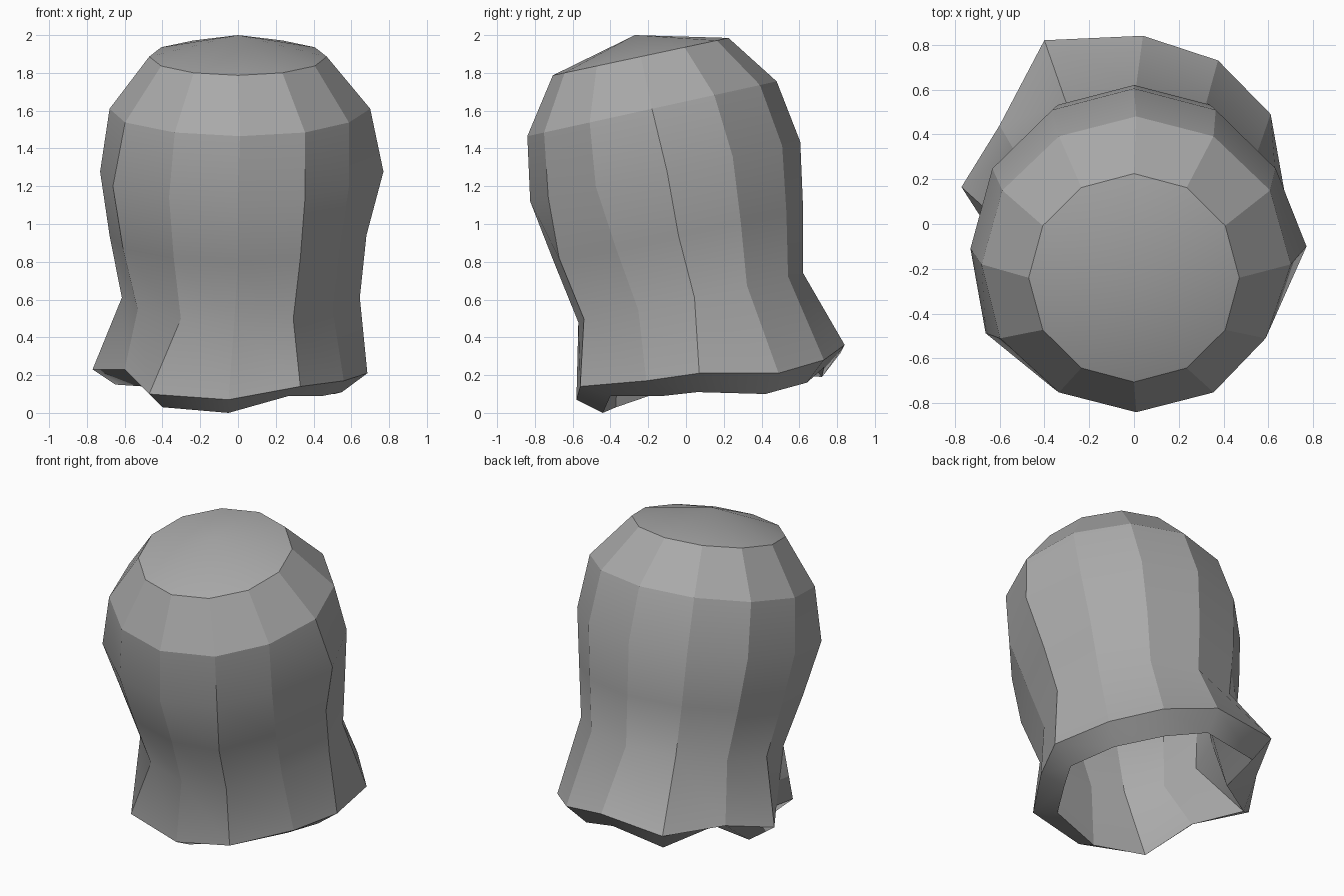
import bpy, bmesh
from math import sin, cos, pi

if "Cube" in bpy.data.objects:
    bpy.data.objects.remove(bpy.data.objects["Cube"], do_unlink=True)

SIDES = 12

grey = bpy.data.materials.new("stone_grey")
grey.use_nodes = True
grey.diffuse_color = (0.4, 0.4, 0.4, 1)
grey.node_tree.nodes["Principled BSDF"].inputs["Base Color"].default_value = (0.4, 0.4, 0.4, 1)


def ring(cx, cy, rx, ry, z_front, z_back, pulls, inset=0, drop=0):
    """Tilted twelve-sided ring, starting at the front and going to +x; pulls shift single corners."""
    pts = []
    for i in range(SIDES):
        a = 2 * pi * i / SIDES
        dx, dy = pulls.get(i, (0, 0))
        middle, tilt = (z_front + z_back) / 2, (z_back - z_front) / 2
        pts.append((cx + (rx - inset) * sin(a) + dx, cy - (ry - inset) * cos(a) + dy,
                    middle - drop - tilt * cos(a) * (ry - inset) / ry))
    return pts


# Tilted rings from the crown down to the waist, with a few uneven corners,
# and how the inner wall steps in from each
profile = [
    (0.0, -0.24, 0.47, 0.465, 1.787, 1.985, {}),
    (0.01, -0.18, 0.69, 0.66, 1.465, 1.755, {2: (-0.02, 0), 10: (-0.01, 0)}),
    (0.0, -0.11, 0.73, 0.715, 1.12, 1.435,
     {1: (-0.01, 0), 2: (-0.045, -0.01), 3: (0.04, 0.01), 10: (-0.03, -0.02)}),
    (0.0, -0.04, 0.68, 0.66, 0.80, 1.08,
     {1: (-0.01, -0.06), 2: (-0.05, 0), 10: (-0.02, 0)}),
    (0.01, 0.025, 0.625, 0.595, 0.48, 0.74,
     {0: (-0.03, 0), 1: (-0.03, -0.05), 2: (-0.05, 0.02), 3: (0.01, 0.02)}),
]
wall = [(0.08, 0.12), (0.13, 0.07), (0.15, 0.03), (0.145, 0.02), (0.145, 0.12)]

# Uneven flared hem, outer edge and inner edge
outer_hem = [
    (-0.05, -0.58, 0.07), (0.33, -0.56, 0.14), (0.56, -0.21, 0.17), (0.685, 0.07, 0.21),
    (0.61, 0.49, 0.21), (0.375, 0.73, 0.28), (0.04, 0.84, 0.36), (-0.40, 0.82, 0.32),
    (-0.60, 0.44, 0.30), (-0.77, 0.165, 0.23), (-0.60, -0.10, 0.23), (-0.47, -0.46, 0.10),
]
inner_hem = [
    (-0.05, -0.44, 0), (0.27, -0.40, 0.09), (0.45, -0.12, 0.09), (0.55, 0.06, 0.11),
    (0.51, 0.42, 0.10), (0.29, 0.64, 0.16), (0.03, 0.73, 0.24), (-0.335, 0.72, 0.19),
    (-0.45, 0.34, 0.22), (-0.65, 0.26, 0.15), (-0.50, -0.05, 0.14), (-0.40, -0.37, 0.03),
]

bm = bmesh.new()


def shell(rings, apex_z):
    """Capped wall through the rings; returns its lowest loop."""
    loops = [[bm.verts.new(p) for p in pts] for pts in rings]
    apex = bm.verts.new((0, -0.27, apex_z))
    for i in range(SIDES):
        j = (i + 1) % SIDES
        bm.faces.new((apex, loops[0][i], loops[0][j]))
        for upper, lower in zip(loops, loops[1:]):
            bm.faces.new((upper[i], lower[i], lower[j], upper[j]))
            # Crisp upright pleats
            bm.edges.get((upper[i], lower[i])).smooth = False
        # Crisp crown and brow edges
        for loop in loops[:2]:
            bm.edges.get((loop[i], loop[j])).smooth = False
    return loops[-1]


outside = shell([ring(*r) for r in profile] + [outer_hem], 2.0)
inside = shell([ring(*r, *w) for r, w in zip(profile, wall)] + [inner_hem], 1.85)

# Rim joining the two walls, open in the middle
for i in range(SIDES):
    j = (i + 1) % SIDES
    bm.faces.new((outside[i], inside[i], inside[j], outside[j]))
    for loop in (outside, inside):
        bm.edges.get((loop[i], loop[j])).smooth = False

for face in bm.faces:
    face.smooth = True
bmesh.ops.recalc_face_normals(bm, faces=bm.faces)

mesh = bpy.data.meshes.new("hood")
bm.to_mesh(mesh)
bm.free()
mesh.materials.append(grey)
hood = bpy.data.objects.new("hood", mesh)
bpy.context.collection.objects.link(hood)
